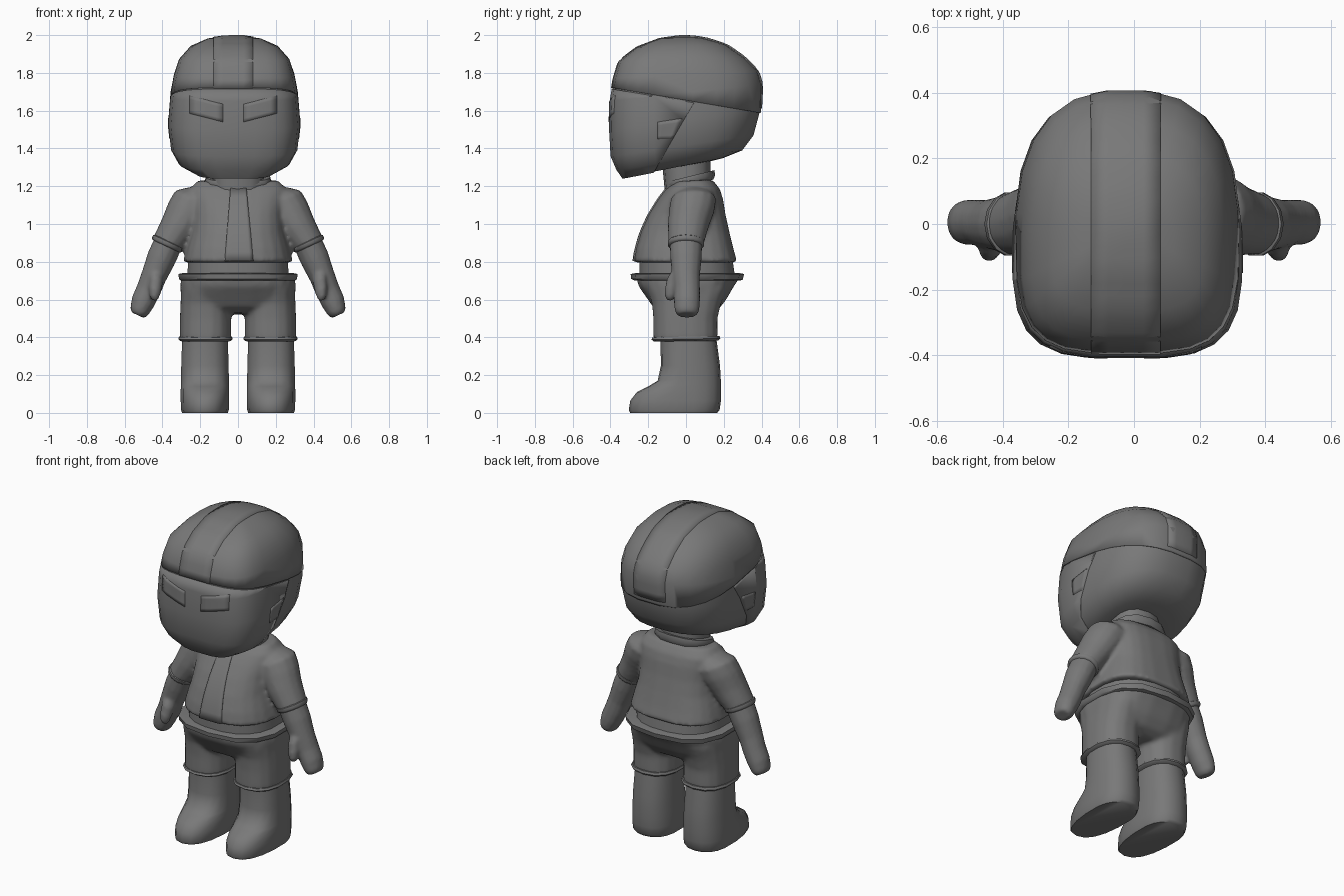
import bpy, bmesh, math
from mathutils import Vector
from mathutils.bvhtree import BVHTree

if "Cube" in bpy.data.objects:
    bpy.data.objects.remove(bpy.data.objects["Cube"])

grey = bpy.data.materials.new("dark_grey")
grey.diffuse_color = (0.19, 0.19, 0.19, 1)
grey.use_nodes = True
grey.node_tree.nodes["Principled BSDF"].inputs["Base Color"].default_value = grey.diffuse_color


def make(name, verts, faces):
    me = bpy.data.meshes.new(name)
    me.from_pydata(verts, [], faces)
    me.materials.append(grey)
    bm = bmesh.new()
    bm.from_mesh(me)
    bmesh.ops.recalc_face_normals(bm, faces=bm.faces)
    bm.to_mesh(me)
    bm.free()
    ob = bpy.data.objects.new(name, me)
    bpy.context.collection.objects.link(ob)
    return ob


def skin(name, loops):
    n = len(loops[0])
    verts = [p for l in loops for p in l]
    faces = [(k * n + i, k * n + (i + 1) % n, (k + 1) * n + (i + 1) % n, (k + 1) * n + i)
             for k in range(len(loops) - 1) for i in range(n)]
    faces += [tuple(range(n)), tuple(range(len(verts) - n, len(verts)))]
    return make(name, verts, faces)


def power(v, e):
    return math.copysign(abs(v) ** (2 / e), v)


def loft(name, rings, cx=0, cy=0, n=20, ef=2.4, eb=2.4):
    """Rings are (z front, z back, y front, y back, half width)."""
    loops = []
    for zf, zb, yf, yb, hx in rings:
        mid = cy if yf < cy < yb else (yf + yb) / 2
        loop = []
        for i in range(n):
            a = 2 * math.pi * (i + 0.5) / n
            e = ef if math.sin(a) < 0 else eb
            s = power(math.sin(a), e)
            y = mid + s * ((yb - mid) if s > 0 else (mid - yf))
            loop.append((cx + hx * power(math.cos(a), e), y, zf + (zb - zf) * (y - yf) / (yb - yf)))
        loops.append(loop)
    return skin(name, loops)


def limb(name, rings, side, n=14, direction=(0.42, 0, -0.9)):
    """Rings are (x, y, z, radius across, radius in y) along a slanted limb."""
    d = Vector(direction).normalized()
    u = Vector((-d.z, 0, d.x))
    loops = []
    for x, y, z, ru, ry in rings:
        loop = []
        for i in range(n):
            a = 2 * math.pi * i / n
            p = Vector((x, y, z)) + u * (ru * math.cos(a)) + Vector((0, ry * math.sin(a), 0))
            loop.append((p.x * side, p.y, p.z))
        loops.append(loop)
    return skin(name, loops)


def blend(name, parts, repeat=5, voxel=0.013):
    """Fuse overlapping parts into one soft surface."""
    bpy.ops.object.select_all(action='DESELECT')
    for p in parts:
        p.select_set(True)
    bpy.context.view_layer.objects.active = parts[0]
    bpy.ops.object.join()
    ob = parts[0]
    ob.name = name
    m = ob.modifiers.new("Fuse", 'REMESH')
    m.mode, m.voxel_size = 'VOXEL', voxel
    m = ob.modifiers.new("Soften", 'SMOOTH')
    m.factor, m.iterations = 0.5, repeat


def tree_of(ob):
    return BVHTree.FromPolygons([v.co for v in ob.data.vertices], [p.vertices for p in ob.data.polygons])


def thicken(ob, t):
    m = ob.modifiers.new("Thickness", 'SOLIDIFY')
    m.thickness, m.offset = t, 0


def patch(name, tree, rows, t):
    """Rows of (origin, direction) rays projected onto a surface."""
    verts, w = [], len(rows[0])
    for row in rows:
        for o, d in row:
            hit = tree.ray_cast(Vector(o), Vector(d).normalized())[0]
            verts.append(hit if hit else Vector(o) + Vector(d))
    faces = [(r * w + c, r * w + c + 1, (r + 1) * w + c + 1, (r + 1) * w + c)
             for r in range(len(rows) - 1) for c in range(w - 1)]
    thicken(make(name, verts, faces), t)


def quad_rays(corners, to_ray, n=5):
    a, b, c, d = [Vector(p) for p in corners]
    return [[to_ray(*a.lerp(b, i / n).lerp(d.lerp(c, i / n), j / n)) for i in range(n + 1)]
            for j in range(n + 1)]


def shell(name, src, cuts, t):
    """Copy of a surface trimmed by planes (point, normal to remove)."""
    ob = bpy.data.objects.new(name, src.data.copy())
    bm = bmesh.new()
    bm.from_mesh(ob.data)
    for co, no in cuts:
        bmesh.ops.bisect_plane(bm, geom=bm.verts[:] + bm.edges[:] + bm.faces[:],
                               plane_co=co, plane_no=no, clear_outer=True)
    bm.to_mesh(ob.data)
    bm.free()
    bpy.context.collection.objects.link(ob)
    thicken(ob, t)


# Helmet
helmet = loft("helmet", [
    (1.27, 1.32, -0.25, 0.08, 0.11), (1.245, 1.35, -0.335, 0.2, 0.21),
    (1.29, 1.39, -0.365, 0.3, 0.29), (1.36, 1.47, -0.395, 0.36, 0.33),
    (1.5, 1.6, -0.403, 0.395, 0.345), (1.65, 1.74, -0.4, 0.402, 0.333),
    (1.77, 1.81, -0.38, 0.38, 0.315), (1.86, 1.88, -0.352, 0.31, 0.288),
    (1.93, 1.945, -0.26, 0.215, 0.228), (1.975, 1.978, -0.14, 0.11, 0.14),
    (1.99, 1.99, -0.04, 0.03, 0.05)], cx=-0.02, cy=-0.06, n=24, ef=3.6, eb=2.6)
skull = tree_of(helmet)

# Helmet crown shell and face plate
up = Vector((0, 0.17, 1))
shell("helmet_crown", helmet, [((0, 0, 1.655), -up)], 0.012)
shell("face_plate", helmet, [((0, 0, 1.648), up), ((0, 0, 1.57), (0, 0.29, -0.17))], 0.012)

# Centre band over the crown
rows = []
for k in range(29):
    a = math.radians(173 - 181 * k / 28)
    d = Vector((0, math.cos(a), math.sin(a)))
    rows.append([(Vector((x, 0, 1.67)) + d, -d) for x in (-0.13, -0.078, -0.025, 0.028, 0.08)])
patch("crown_band", skull, rows, 0.02)

# Eyes and ear plates
for s in (-1, 1):
    eye = [(0.055, 1.635), (0.228, 1.678), (0.228, 1.585), (0.055, 1.54)]
    eye = [(-0.025 + s * x, z) for x, z in eye]
    patch("eye", skull, quad_rays(eye, lambda x, z: ((x, -1, z), (0, 1, 0))), 0.018)
    ear = [(-0.15, 1.45), (-0.07, 1.45), (-0.02, 1.56), (-0.15, 1.54)]
    patch("ear_plate", skull, quad_rays(ear, lambda y, z: ((s, y, z), (-s, 0, 0))), 0.018)

# Neck and collar
loft("neck", [(1.15, 1.17, -0.11, 0.13, 0.14), (1.36, 1.38, -0.13, 0.13, 0.135)], n=14)
loft("collar", [(1.185, 1.235, -0.09, 0.145, 0.165), (1.205, 1.26, -0.1, 0.155, 0.178),
                (1.225, 1.285, -0.095, 0.15, 0.172)], n=14)

# Jacket body, placket and shirt hem
jacket = loft("jacket", [
    (0.796, 0.796, -0.28, 0.273, 0.292), (0.87, 0.87, -0.268, 0.252, 0.275),
    (0.96, 0.96, -0.24, 0.23, 0.25), (1.05, 1.05, -0.198, 0.21, 0.242),
    (1.13, 1.13, -0.148, 0.197, 0.25), (1.185, 1.185, -0.105, 0.18, 0.255),
    (1.225, 1.235, -0.06, 0.14, 0.215)], cy=0.02, n=24, ef=2.6, eb=2.8)
placket = [(-0.07, 0.803), (0.08, 0.803), (0.045, 1.185), (-0.04, 1.185)]
patch("placket", tree_of(jacket), quad_rays(placket, lambda x, z: ((x, -1, z), (0, 1, 0)), 8), 0.014)
loft("shirt_hem", [(0.7, 0.7, -0.25, 0.265, 0.272), (0.84, 0.84, -0.25, 0.245, 0.265)], n=20)

# Belt and hips
loft("belt", [(0.7, 0.7, -0.27, 0.285, 0.305), (0.71, 0.705, -0.29, 0.3, 0.318),
              (0.735, 0.735, -0.293, 0.308, 0.322), (0.74, 0.74, -0.27, 0.285, 0.3)], n=14, ef=2.6, eb=2.6)
trousers = [loft("hips", [
    (0.53, 0.52, -0.12, 0.12, 0.2), (0.56, 0.55, -0.175, 0.175, 0.28),
    (0.61, 0.6, -0.21, 0.215, 0.304), (0.67, 0.67, -0.253, 0.255, 0.308),
    (0.72, 0.72, -0.265, 0.29, 0.303)], n=20, ef=2.6, eb=2.6)]
coat = [jacket]

for s in (-1, 1):
    # Trouser leg, hem and boot
    trousers.append(loft("trouser_leg", [
        (0.38, 0.38, -0.174, 0.169, 0.138), (0.5, 0.5, -0.175, 0.168, 0.137),
        (0.58, 0.58, -0.182, 0.188, 0.134), (0.66, 0.66, -0.21, 0.22, 0.13)], cx=0.172 * s, n=16))
    loft("trouser_hem", [(0.378, 0.382, -0.17, 0.17, 0.135), (0.388, 0.394, -0.183, 0.182, 0.147),
                         (0.4, 0.408, -0.178, 0.178, 0.142)], cx=0.172 * s, n=14)
    loft("boot", [(0, 0, -0.295, 0.165, 0.122), (0.015, 0.015, -0.303, 0.178, 0.128),
                  (0.065, 0.065, -0.295, 0.185, 0.13), (0.11, 0.12, -0.26, 0.185, 0.13),
                  (0.14, 0.16, -0.2, 0.185, 0.129), (0.17, 0.2, -0.15, 0.183, 0.128),
                  (0.25, 0.25, -0.133, 0.18, 0.127), (0.4, 0.4, -0.135, 0.16, 0.122)],
         cx=0.175 * s, n=18)

    # Sleeve and cuff
    coat.append(limb("sleeve", [
        (0.2, 0.045, 1.165, 0.07, 0.09), (0.232, 0.04, 1.13, 0.112, 0.122),
        (0.265, 0.03, 1.07, 0.113, 0.122), (0.31, 0.012, 0.99, 0.101, 0.11),
        (0.375, 0, 0.89, 0.084, 0.094)], s))
    limb("sleeve_cuff", [(0.366, 0, 0.91, 0.08, 0.09), (0.369, 0, 0.905, 0.088, 0.099),
                         (0.376, 0, 0.89, 0.088, 0.099), (0.38, 0, 0.882, 0.08, 0.09)], s)

    # Forearm with mitten and thumb
    arm = limb("forearm", [(0.36, 0, 0.92, 0.077, 0.088), (0.405, 0, 0.82, 0.078, 0.084),
                           (0.447, 0, 0.72, 0.068, 0.074), (0.474, 0.005, 0.65, 0.066, 0.07),
                           (0.502, 0.005, 0.59, 0.064, 0.07), (0.522, 0.005, 0.54, 0.053, 0.065),
                           (0.532, 0.005, 0.518, 0.04, 0.05)], s)
    thumb = limb("thumb", [(0.425, -0.03, 0.775, 0.03, 0.03), (0.432, -0.06, 0.71, 0.04, 0.042),
                           (0.44, -0.08, 0.65, 0.036, 0.034), (0.446, -0.085, 0.61, 0.026, 0.026),
                           (0.448, -0.083, 0.595, 0.012, 0.012)], s, n=10)
    blend("forearm_and_hand", [arm, thumb], 4, 0.01)
blend("jacket_with_sleeves", coat)
blend("trousers", trousers, 8)

# Smooth shading
for ob in bpy.context.scene.objects:
    ob.select_set(True)
    if any(m.type == 'REMESH' for m in ob.modifiers):
        ob.modifiers["Fuse"].use_smooth_shade = True
bpy.context.view_layer.objects.active = helmet
bpy.ops.object.shade_smooth_by_angle(angle=math.radians(52))
